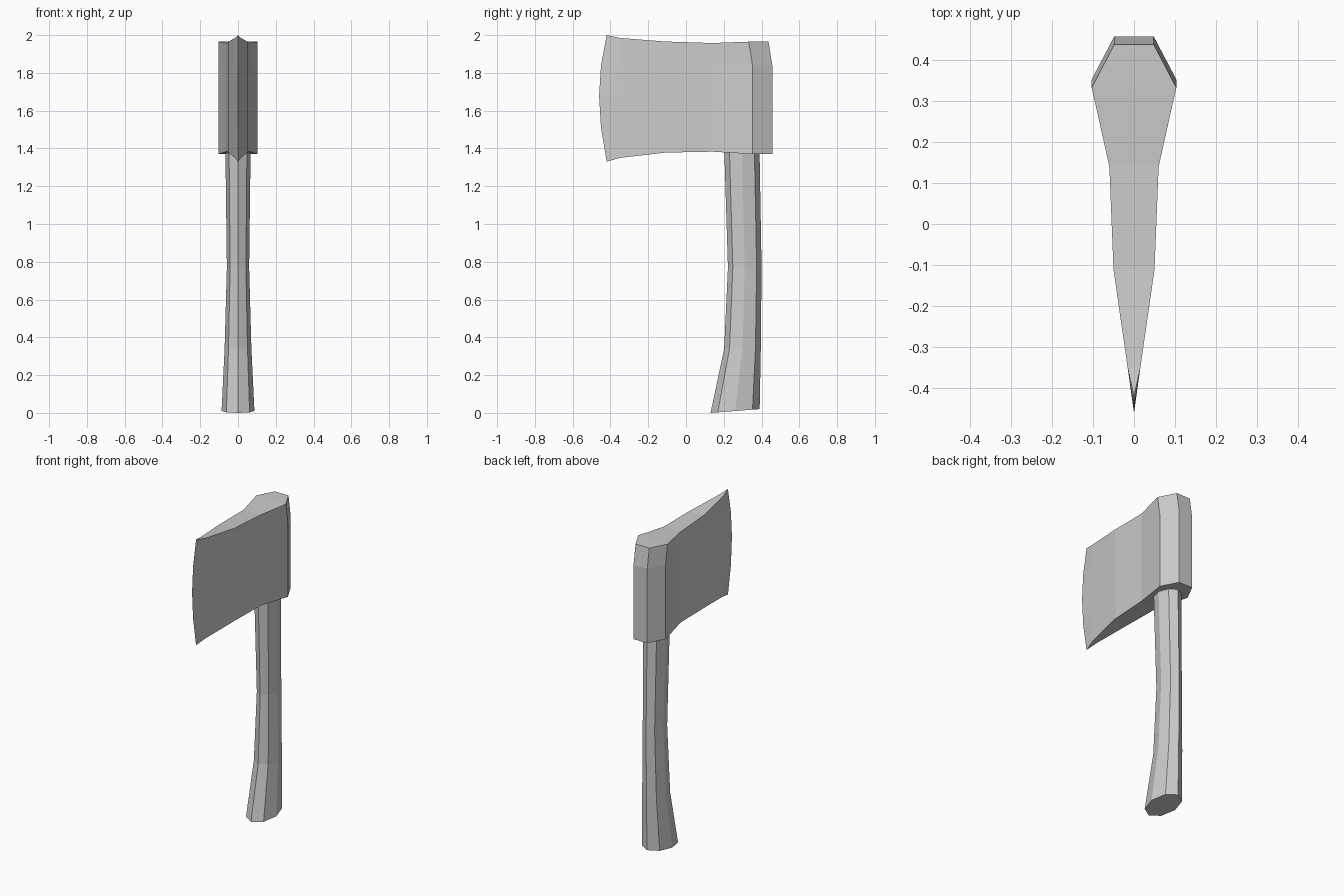
import bpy
from math import cos, sin, pi

if "Cube" in bpy.data.objects:
    bpy.data.objects.remove(bpy.data.objects["Cube"])


def make_object(name, verts, faces):
    mesh = bpy.data.meshes.new(name)
    mesh.from_pydata(verts, [], faces)
    mesh.update()
    obj = bpy.data.objects.new(name, mesh)
    bpy.context.collection.objects.link(obj)
    return obj


def loft(rings):
    """Side quads between closed rings stacked from bottom to top."""
    n = len(rings[0])
    verts = [v for ring in rings for v in ring]
    faces = [(r * n + i, r * n + (i + 1) % n, (r + 1) * n + (i + 1) % n, (r + 1) * n + i)
             for r in range(len(rings) - 1) for i in range(n)]
    return verts, faces


# Handle: octagonal rings (z, front y, back y, half width), slanted butt
def handle_ring(z, front, back, rx, slant=0.0):
    cy, ry = (front + back) / 2, (back - front) / 2
    ring = []
    for k in range(8):
        a = 2 * pi * k / 8 - pi / 2
        s = sin(a)
        ring.append((rx * cos(a), cy + ry * s, z + slant * (s + 1) / 2))
    return ring


rings = [handle_ring(0.0, 0.13, 0.39, 0.087, 0.02),
         handle_ring(0.34, 0.202, 0.396, 0.071),
         handle_ring(0.77, 0.222, 0.40, 0.059),
         handle_ring(1.41, 0.202, 0.389, 0.067)]
verts, faces = loft(rings)
top = len(verts) - 8
faces += [tuple(range(7, -1, -1)), tuple(range(top, top + 8))]
make_object("handle", verts, faces)

# Axe head: columns from blade to poll (y, half width, bottom z, top z)
columns = [(-0.35, 0.0155, 1.35, 1.985),
           (-0.11, 0.05, 1.378, 1.966),
           (0.14, 0.06, 1.383, 1.958),
           (0.352, 0.103, 1.37, 1.965),
           (0.457, 0.048, 1.37, 1.965)]
# Curved cutting edge (y, z), one point per row
edge = [(-0.42, 1.33), (-0.45, 1.51), (-0.46, 1.68), (-0.45, 1.84), (-0.42, 2.0)]
last = len(edge) - 1

rings = []
for r, (ey, ez) in enumerate(edge):
    right = []
    for c, (y, w, z0, z1) in enumerate(columns):
        z = z0 if r == 0 else z1 if r == last else ez
        # the poll leans forward in the top row
        lean = 0.02 if r == last and c >= 3 else 0.0
        right.append((w, y - lean, z))
    left = [(-x, y, z) for x, y, z in reversed(right)]
    rings.append([(0.0, ey, ez)] + right + left)
verts, faces = loft(rings)

# Top and bottom of the head, bridged from right to left
n = len(rings[0])
for base, up in ((0, False), (last * n, True)):
    caps = [(0, 1, n - 1)]
    caps += [(c, c + 1, n - c - 1, n - c) for c in range(1, len(columns))]
    for f in caps:
        f = tuple(base + i for i in f)
        faces.append(f if up else f[::-1])
make_object("axe_head", verts, faces)
